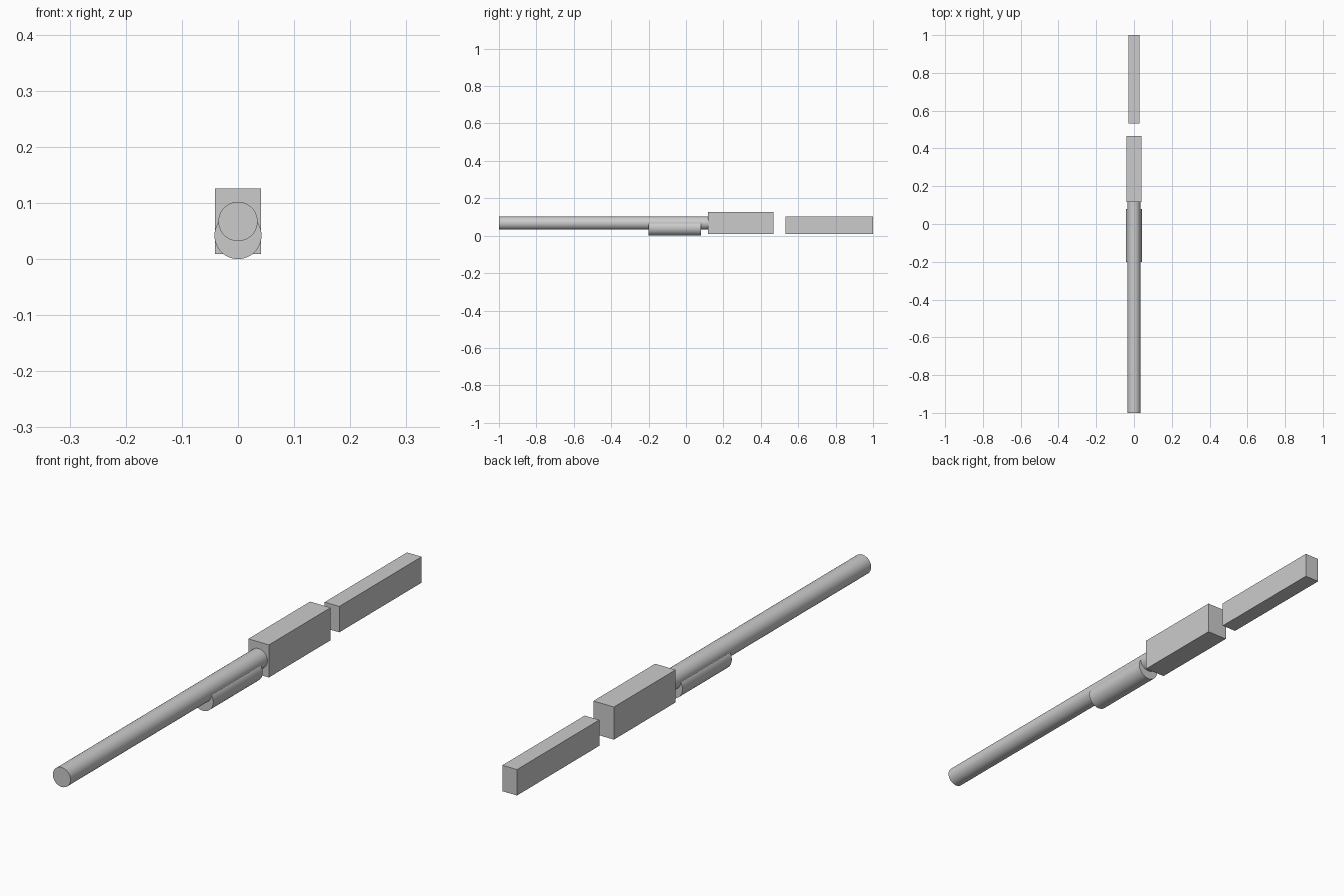
import bpy
from math import pi

if "Cube" in bpy.data.objects:
    bpy.data.objects.remove(bpy.data.objects["Cube"])


def box(name, width, y0, y1, z0, z1):
    bpy.ops.mesh.primitive_cube_add(size=1, location=(0, (y0 + y1) / 2, (z0 + z1) / 2))
    ob = bpy.context.object
    ob.name = name
    ob.scale = (width, y1 - y0, z1 - z0)
    bpy.ops.object.transform_apply(location=False, rotation=False, scale=True)


def tube(name, radius, y0, y1, z):
    bpy.ops.mesh.primitive_cylinder_add(vertices=48, radius=radius, depth=y1 - y0,
                                        location=(0, (y0 + y1) / 2, z),
                                        rotation=(pi / 2, 0, 0))
    bpy.context.object.name = name
    bpy.ops.object.shade_smooth_by_angle()


# Long front tube and the thicker sliding grip under it
tube("barrel", 0.035, -1.0, 0.12, 0.067)
tube("fore_grip", 0.042, -0.2, 0.08, 0.042)

# Central block and separate rear block
box("receiver", 0.0815, 0.117, 0.467, 0.009, 0.126)
box("stock", 0.058, 0.533, 1.0, 0.009, 0.102)
